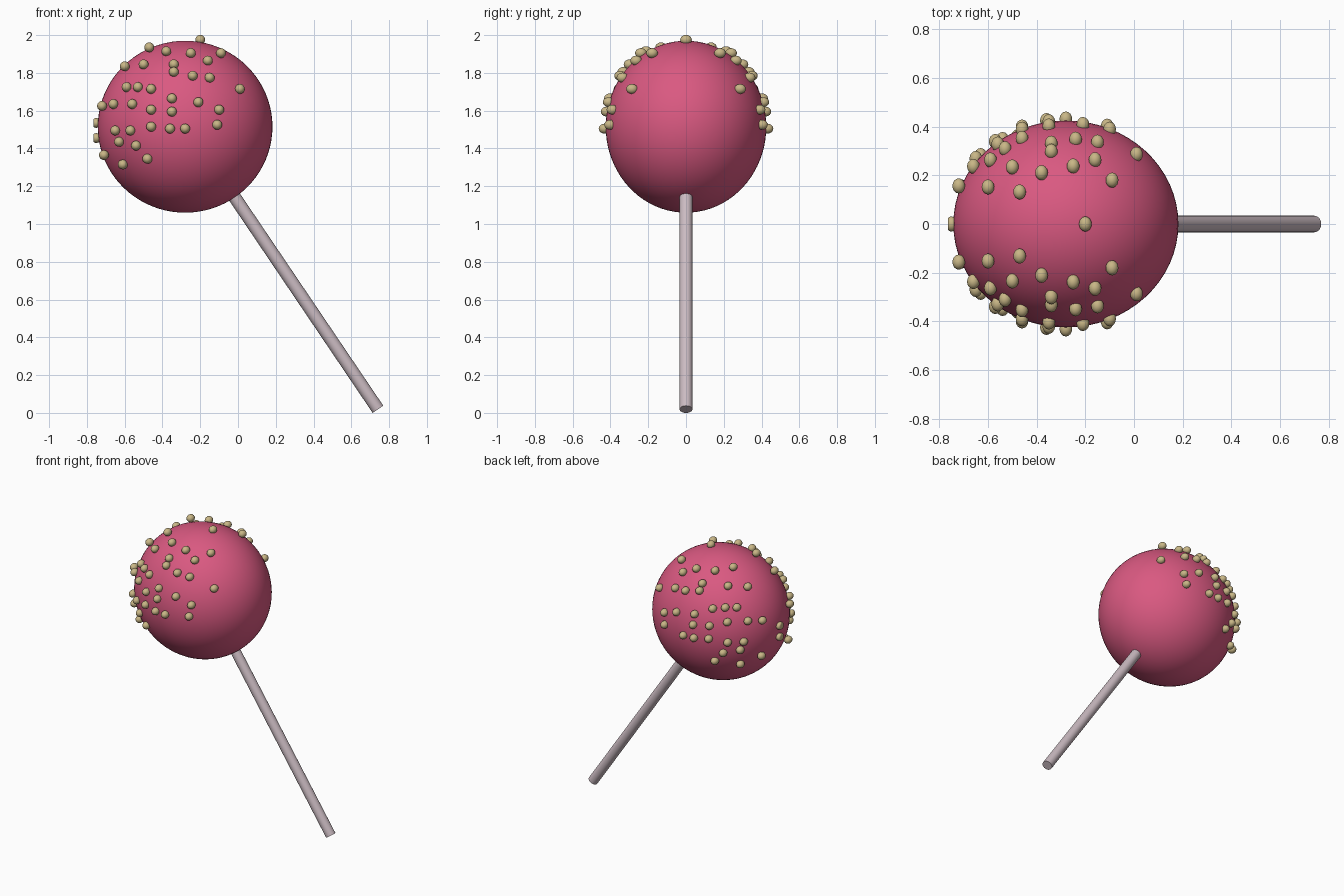
import bpy
import bmesh
import math
from mathutils import Matrix, Vector

cube = bpy.data.objects.get("Cube")
if cube:
    bpy.data.objects.remove(cube, do_unlink=True)


def make_material(name, colour):
    mat = bpy.data.materials.new(name)
    mat.use_nodes = True
    mat.diffuse_color = (*colour, 1)
    mat.node_tree.nodes["Principled BSDF"].inputs["Base Color"].default_value = (*colour, 1)
    return mat


def make_object(name, bm, mat):
    mesh = bpy.data.meshes.new(name)
    bm.to_mesh(mesh)
    bm.free()
    mesh.materials.append(mat)
    obj = bpy.data.objects.new(name, mesh)
    bpy.context.collection.objects.link(obj)
    bpy.ops.object.select_all(action="DESELECT")
    obj.select_set(True)
    bpy.context.view_layer.objects.active = obj
    bpy.ops.object.shade_smooth_by_angle(angle=math.radians(40))
    return obj


def add_ellipsoid(bm, centre, radii, segments, rings):
    matrix = Matrix.Translation(centre) @ Matrix.Diagonal((*radii, 1))
    return bmesh.ops.create_uvsphere(bm, u_segments=segments, v_segments=rings,
                                     radius=1, matrix=matrix)["verts"]


pink = make_material("pink coating", (0.70, 0.10, 0.22))
cream = make_material("cream sprinkles", (0.58, 0.47, 0.24))
pale = make_material("pale stick", (0.60, 0.50, 0.54))

# Round coated ball, slightly narrower from front to back
CENTRE = Vector((-0.28, 0, 1.515))
RADII = Vector((0.4625, 0.425, 0.455))
bm = bmesh.new()
add_ellipsoid(bm, CENTRE, RADII, 64, 40)
make_object("ball", bm, pink)

# Straight slanted stick running into the ball
top, end = Vector((-0.057, 0, 1.2)), Vector((0.741, 0, 0.019))
axis = end - top
bm = bmesh.new()
bmesh.ops.create_cone(
    bm, cap_ends=True, segments=24, radius1=0.034, radius2=0.034, depth=axis.length,
    matrix=Matrix.Translation((top + end) / 2) @ axis.to_track_quat("Z", "Y").to_matrix().to_4x4())
make_object("stick", bm, pale)

# Sprinkle positions in hundredths, sideways and upward from the ball centre
paired = [(-19, 42), (-10, 40), (3, 39), (19, 39), (12, 35), (-32, 32), (-22, 33),
          (-6, 33), (-6, 29), (4, 27), (13, 26), (29, 20), (-31, 21), (-25, 21),
          (-18, 20), (-44, 11), (-38, 12), (-28, 12), (-18, 9), (-7, 15), (-7, 8),
          (7, 13), (18, 9), (17, 1), (0, -1), (-8, -1), (-18, 0), (-29, -2),
          (-37, -2), (-35, -8), (-26, -10), (-33, -20), (-20, -17), (-43, -15)]
middle = [(8, 46), (-47, 2), (-47, -6)]
SIZE = (0.026, 0.031, 0.026)

bm = bmesh.new()
# Sprinkles mirrored on the front and back of the ball
for dx, dz in paired:
    x, z = dx / 100, dz / 100
    spread = (x / RADII.x) ** 2 + (z / RADII.z) ** 2
    y = RADII.y * math.sqrt(max(1.03 - spread + 0.08 * spread ** 4, 0))
    for side in (-1, 1):
        add_ellipsoid(bm, CENTRE + Vector((x, side * y, z)), SIZE, 16, 10)

# Sprinkles on the centre line, flattened on the outermost side
for dx, dz in middle:
    verts = add_ellipsoid(bm, CENTRE + Vector((dx / 100, 0, dz / 100)), SIZE, 16, 10)
    for v in verts:
        v.co.x = max(v.co.x, -0.765)
make_object("sprinkles", bm, cream)
